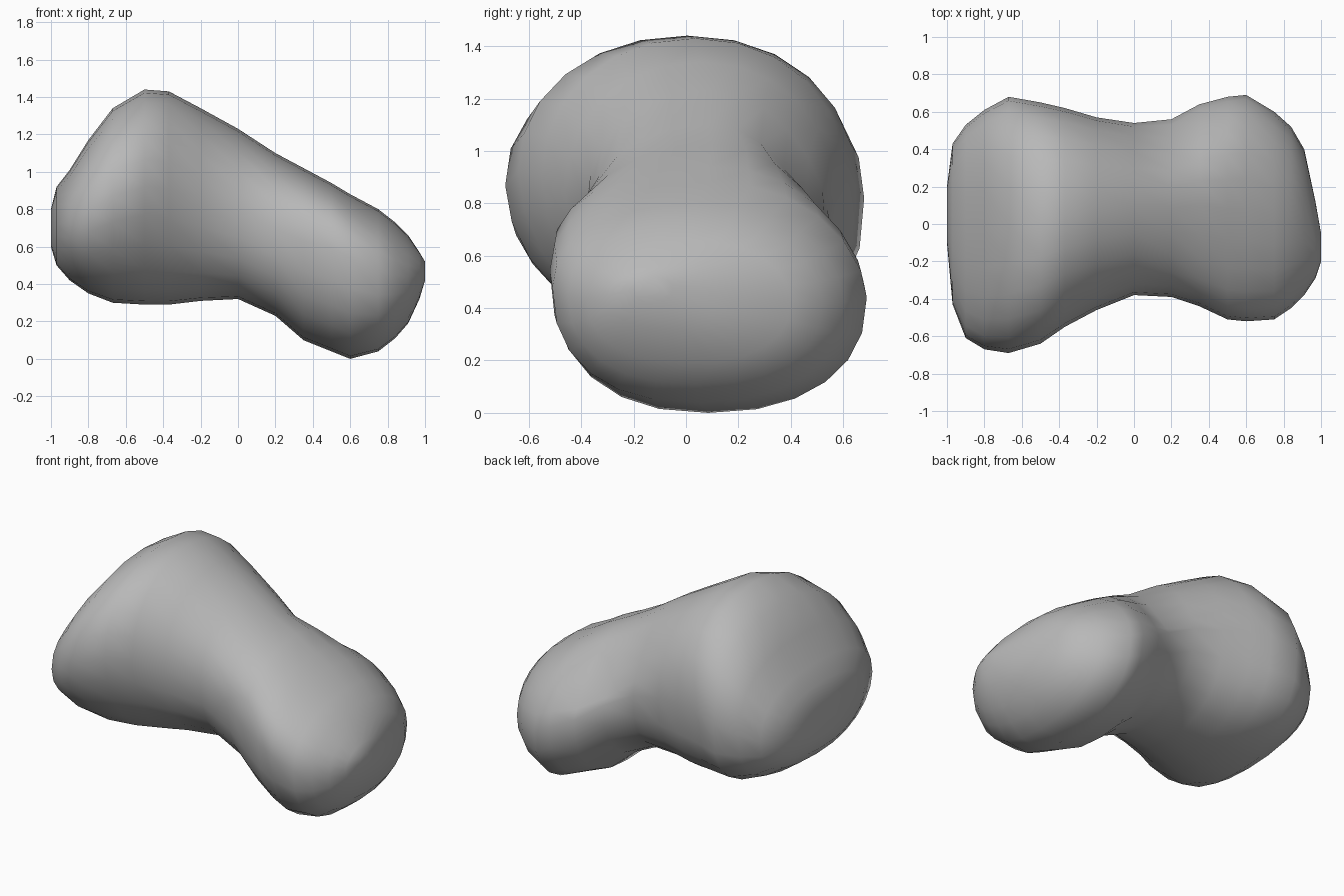
import bpy
import bmesh
from math import sin, cos, pi, exp

SEGMENTS = 24

default_cube = bpy.data.objects.get("Cube")
if default_cube:
    bpy.data.objects.remove(default_cube, do_unlink=True)

# Grey stone material
stone = bpy.data.materials.new("grey stone")
stone.use_nodes = True
grey = (0.48, 0.48, 0.48, 1)
stone.diffuse_color = grey
shader = stone.node_tree.nodes["Principled BSDF"]
shader.inputs["Base Color"].default_value = grey
shader.inputs["Roughness"].default_value = 0.9

# Stations along the two-lobed rock: x, bottom, top, front, back
stations = [
    (-1, .6, .8, -.1, .2),
    (-.97, .5, .92, -.43, .43),
    (-.9, .42, 1.01, -.61, .53),
    (-.8, .35, 1.17, -.67, .61),
    (-.67, .3, 1.34, -.69, .68),
    (-.5, .29, 1.44, -.64, .65),
    (-.37, .29, 1.43, -.55, .62),
    (-.2, .31, 1.34, -.46, .57),
    (0, .32, 1.23, -.38, .54),
    (.2, .23, 1.1, -.39, .56),
    (.35, .1, 1.02, -.44, .64),
    (.5, .04, .94, -.51, .68),
    (.6, 0, .88, -.52, .69),
    (.75, .04, .8, -.51, .6),
    (.84, .11, .73, -.45, .52),
    (.91, .19, .66, -.38, .4),
    (.97, .32, .57, -.29, .12),
    (1, .42, .52, -.2, -.05),
]


def rounded(value, power):
    """Superellipse coordinate that keeps the sign of value."""
    size = abs(value) ** (2 / power)
    return size if value > 0 else -size


def near(x, centre, width):
    """Smooth weight that is one at the centre and fades with distance."""
    return exp(-((x - centre) / width) ** 2)


def section_point(station, angle):
    """Point on the outline of one cross-section, with uneven quarters."""
    x, bottom, top, front, back = station
    across, upward = cos(angle), sin(angle)
    small_lobe = near(x, .55, .3)
    big_lobe = near(x, -.55, .45)
    # The front flank bulges higher than the back flank
    lift = (.06 * small_lobe + .025 * big_lobe) * (1 - across)
    waist = bottom + (top - bottom) * (.5 + lift)
    if upward > 0:
        # Flat sloping end facet, and a hollow back shoulder at the neck
        power = 2.1 + .3 * near(x, -.85, .2) - .2 * small_lobe * across
        power -= .95 * near(x, .2, .25) * max(across, 0)
        z_reach = top - waist
    else:
        # Full belly at the back of the big lobe, leaner at its front
        power = 2.3 + .45 * big_lobe * across
        z_reach = waist - bottom
    middle, y_reach = (front + back) / 2, (back - front) / 2
    return (x, middle + y_reach * rounded(across, power),
            waist + z_reach * rounded(upward, power))


# Loft the sections into one closed body
bm = bmesh.new()
rings = []
for station in stations:
    angles = [2 * pi * i / SEGMENTS for i in range(SEGMENTS)]
    rings.append([bm.verts.new(section_point(station, a)) for a in angles])

for ring, following in zip(rings, rings[1:]):
    for i in range(SEGMENTS):
        j = (i + 1) % SEGMENTS
        bm.faces.new((ring[i], ring[j], following[j], following[i]))

# Close both ends
bm.faces.new(rings[0])
bm.faces.new(reversed(rings[-1]))
bmesh.ops.recalc_face_normals(bm, faces=bm.faces)

mesh = bpy.data.meshes.new("asteroid_body")
bm.to_mesh(mesh)
bm.free()
mesh.materials.append(stone)
body = bpy.data.objects.new("asteroid_body", mesh)
bpy.context.collection.objects.link(body)

# Soft shading with the sharpest breaks kept
bpy.ops.object.select_all(action='DESELECT')
body.select_set(True)
bpy.context.view_layer.objects.active = body
bpy.ops.object.shade_smooth_by_angle(angle=pi / 4)
